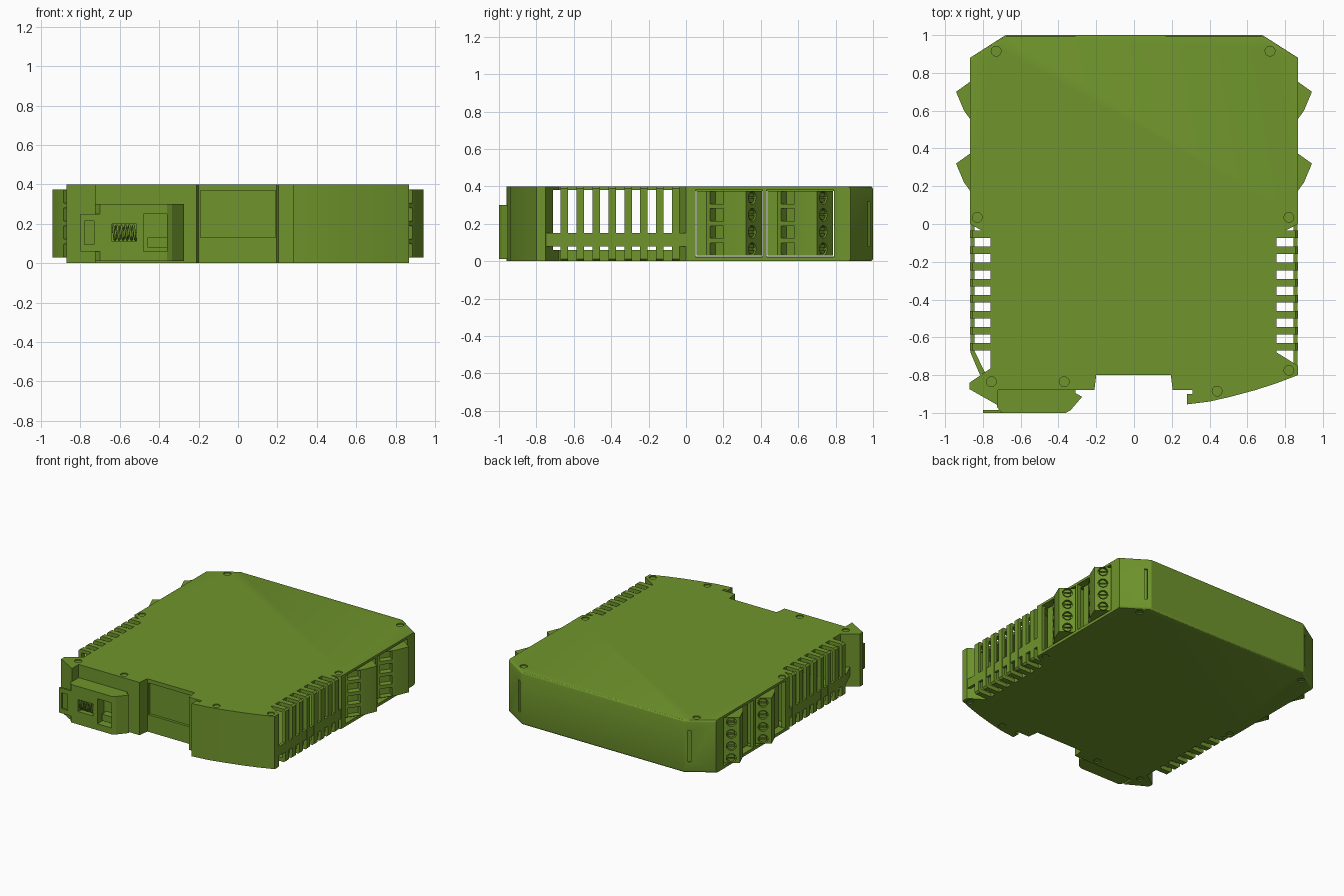
import bpy, bmesh, math
from mathutils import Matrix, Vector

if "Cube" in bpy.data.objects:
    bpy.data.objects.remove(bpy.data.objects["Cube"])

green = bpy.data.materials.new("green_plastic")
green.diffuse_color = (0.16, 0.30, 0.025, 1)
green.use_nodes = True
green.node_tree.nodes["Principled BSDF"].inputs["Base Color"].default_value = green.diffuse_color


def make(name, bm):
    bmesh.ops.recalc_face_normals(bm, faces=bm.faces)
    me = bpy.data.meshes.new(name)
    bm.to_mesh(me)
    bm.free()
    me.materials.append(green)
    ob = bpy.data.objects.new(name, me)
    bpy.context.collection.objects.link(ob)
    return ob


def prism_bm(pts, a, b, axis="z"):
    bm = bmesh.new()
    put = (lambda p, h: (p[0], p[1], h)) if axis == "z" else (lambda p, h: (p[0], h, p[1]))
    lo = [bm.verts.new(put(p, a)) for p in pts]
    hi = [bm.verts.new(put(p, b)) for p in pts]
    bm.faces.new(lo)
    bm.faces.new(hi)
    n = len(pts)
    for i in range(n):
        j = (i + 1) % n
        bm.faces.new((lo[i], lo[j], hi[j], hi[i]))
    return bm


def prism(name, pts, a, b, axis="z"):
    return make(name, prism_bm(pts, a, b, axis))


def add_box(bm, center, size, angle=0):
    m = Matrix.Translation(center) @ Matrix.Rotation(angle, 4, "Z") @ Matrix.Diagonal((*size, 1))
    bmesh.ops.create_cube(bm, size=1, matrix=m)


def add_cyl(bm, center, r, depth, direction=(0, 0, 1), seg=20):
    rot = Vector(direction).to_track_quat("Z", "Y").to_matrix().to_4x4()
    bmesh.ops.create_cone(bm, cap_ends=True, segments=seg, radius1=r, radius2=r, depth=depth,
                          matrix=Matrix.Translation(center) @ rot)


def span(x0, x1, y0, y1, z0, z1):
    return ((x0 + x1) / 2, (y0 + y1) / 2, (z0 + z1) / 2), (x1 - x0, y1 - y0, z1 - z0)


def boxes(name, *spans):
    bm = bmesh.new()
    for s in spans:
        add_box(bm, *span(*s))
    return make(name, bm)


def cut(ob, cutter):
    m = ob.modifiers.new("cut", "BOOLEAN")
    m.operation, m.solver, m.object = "DIFFERENCE", "EXACT", cutter
    bpy.context.view_layer.objects.active = ob
    bpy.ops.object.modifier_apply(modifier=m.name)
    bpy.data.objects.remove(cutter)


def repeat(ob, count=1, step=0, mirror=True):
    if count > 1:
        m = ob.modifiers.new("row", "ARRAY")
        m.count, m.use_relative_offset, m.use_constant_offset = count, False, True
        m.constant_offset_displace = (0, step, 0)
    if mirror:
        ob.modifiers.new("both_sides", "MIRROR").use_mirror_merge = False


# Housing: outline seen from the top, with rounded back edges
outline = [(-.68, 1), (.68, 1), (.868, .88), (.868, 0), (.755, -.06), (.755, -.68), (.868, -.75),
           (.868, -.8), (.75, -.845), (.64, -.88), (.51, -.915), (.4, -.94), (.28, -.955),
           (.28, -.9), (.31, -.9), (.31, -.88), (.205, -.88), (.195, -.8), (-.2, -.8),
           (-.21, -.88), (-.72, -.88), (-.72, -.96), (-.87, -.875), (-.87, -.84), (-.76, -.765),
           (-.76, -.06), (-.868, 0), (-.868, .88)]
bm = prism_bm(outline, 0, .4)
bmesh.ops.recalc_face_normals(bm, faces=bm.faces)
rim = [e for e in bm.edges if min(v.co.y for v in e.verts) > .87
       and abs(e.verts[0].co.z - e.verts[1].co.z) < .01
       and abs(e.verts[0].co.x - e.verts[1].co.x) > .1]
bmesh.ops.bevel(bm, geom=rim, offset=.016, segments=3, profile=.5, affect="EDGES")
housing = make("housing", bm)

# Hollow inside, side vents, terminal bays, rail slot
cut(housing, prism("inside", [(-.66, .97), (.66, .97), (.838, .86), (.838, .015), (.735, -.045),
                              (.735, -.76), (-.735, -.76), (-.735, -.045), (-.838, .015),
                              (-.838, .86)], .025, .375))
cut(housing, boxes("vent_opening", (-1, 1, -.71, -.05, .06, .38)))
cut(housing, boxes("bays", *[(s * .9 - .12, s * .9 + .12, y, y + .36, .022, .382)
                             for s in (-1, 1) for y in (.05, .43)]))
cut(housing, boxes("slot_recess", (-.19, .19, -.85, -.78, .13, .37)))

# Shallow pin marks on both faces, and latch grooves at the back corners
bm = bmesh.new()
for x, y in [(-.73, .915), (.72, .915), (-.83, .035), (.82, .035), (-.755, -.835),
             (-.37, -.835), (.82, -.775), (.44, -.885)]:
    for z in (0, .4):
        add_cyl(bm, (x, y, z), .026, .016)
for s in (-1, 1):
    add_box(bm, (s * .715, .979, .2), (.022, .03, .24), -s * .57)
cut(housing, make("marks", bm))

# Vent ribs and the lengthwise bands tying them together
rib = prism("vent_ribs", [(.74, .4), (.855, .4), (.868, .388), (.868, .012), (.855, 0), (.74, 0),
                          (.74, .03), (.842, .03), (.842, .375), (.74, .375)], -.075, -.035, "y")
repeat(rib, 8, -.085)
boxes("vent_band_right", (.845, .866, -.76, .01, .08, .15))
prism("vent_band_left", [(-.866, .01), (-.845, .01), (-.845, -.67), (-.79, -.785), (-.815, -.8),
                         (-.866, -.68)], .08, .15)

# Terminal blocks with wire openings and screw wells
block = prism("terminal_blocks", [(.72, .055), (.82, .055), (.82, .11), (.9, .22), (.942, .32),
                                  (.865, .375), (.825, .405), (.72, .405)], .03, .375)
rows = [.065 + i * .0915 for i in range(4)]
face = Vector((.055, .077, 0)).normalized()
wells, wires, screws = bmesh.new(), bmesh.new(), bmesh.new()
for z in rows:
    c = Vector((.894, .354, z))
    add_cyl(wells, c, .034, .06, face)
    add_box(wires, (.86, .165, z), (.1, .09, .066), math.atan2(-.08, .11))
    add_cyl(screws, c - face * .02, .027, .03, face)
cut(block, make("screw_wells", wells))
cut(block, make("wire_openings", wires))
screw = make("terminal_screws", screws)
bm = bmesh.new()
for z in rows:
    add_box(bm, Vector((.894, .354, z)) - face * .005, (.1, .02, .009),
            math.atan2(face.y, face.x) + math.pi / 2)
cut(screw, make("screw_slots", bm))
for ob in (block, screw):
    repeat(ob, 2, .38)

# Rail clip with window, spring pocket and pull tab
clip = prism("rail_clip", [(-.725, -.87), (-.725, -.97), (-.7, -1), (-.36, -1), (-.335, -.985),
                           (-.275, -.915), (-.31, -.895), (-.31, -.87)], .012, .3)
cut(clip, boxes("clip_windows", (-.48, -.36, -1.1, -.92, .06, .25), (-.64, -.515, -1.1, -.93, .11, .2)))
tab = boxes("clip_pull_tab", (-.8, -.69, -1, -.985, .06, .25))
cut(tab, boxes("tab_hole", (-.78, -.73, -1.1, -.9, .095, .215)))
boxes("clip_catch", (-.46, -.36, -.975, -.91, .08, .13))

# Coil spring
curve = bpy.data.curves.new("clip_spring", "CURVE")
curve.dimensions, curve.bevel_depth, curve.bevel_resolution = "3D", .006, 1
n = 72
sp = curve.splines.new("POLY")
sp.points.add(n)
for i, p in enumerate(sp.points):
    a = i / n * 6 * math.tau
    p.co = (-.64 + .125 * i / n, -.965 + .028 * math.cos(a), .155 + .036 * math.sin(a), 1)
curve.materials.append(green)
bpy.context.collection.objects.link(bpy.data.objects.new("clip_spring", curve))

# Smooth only the gentle curves
bpy.ops.object.select_all(action="DESELECT")
for ob in (housing, block, screw):
    ob.select_set(True)
bpy.context.view_layer.objects.active = housing
bpy.ops.object.shade_smooth_by_angle(angle=math.radians(30))
